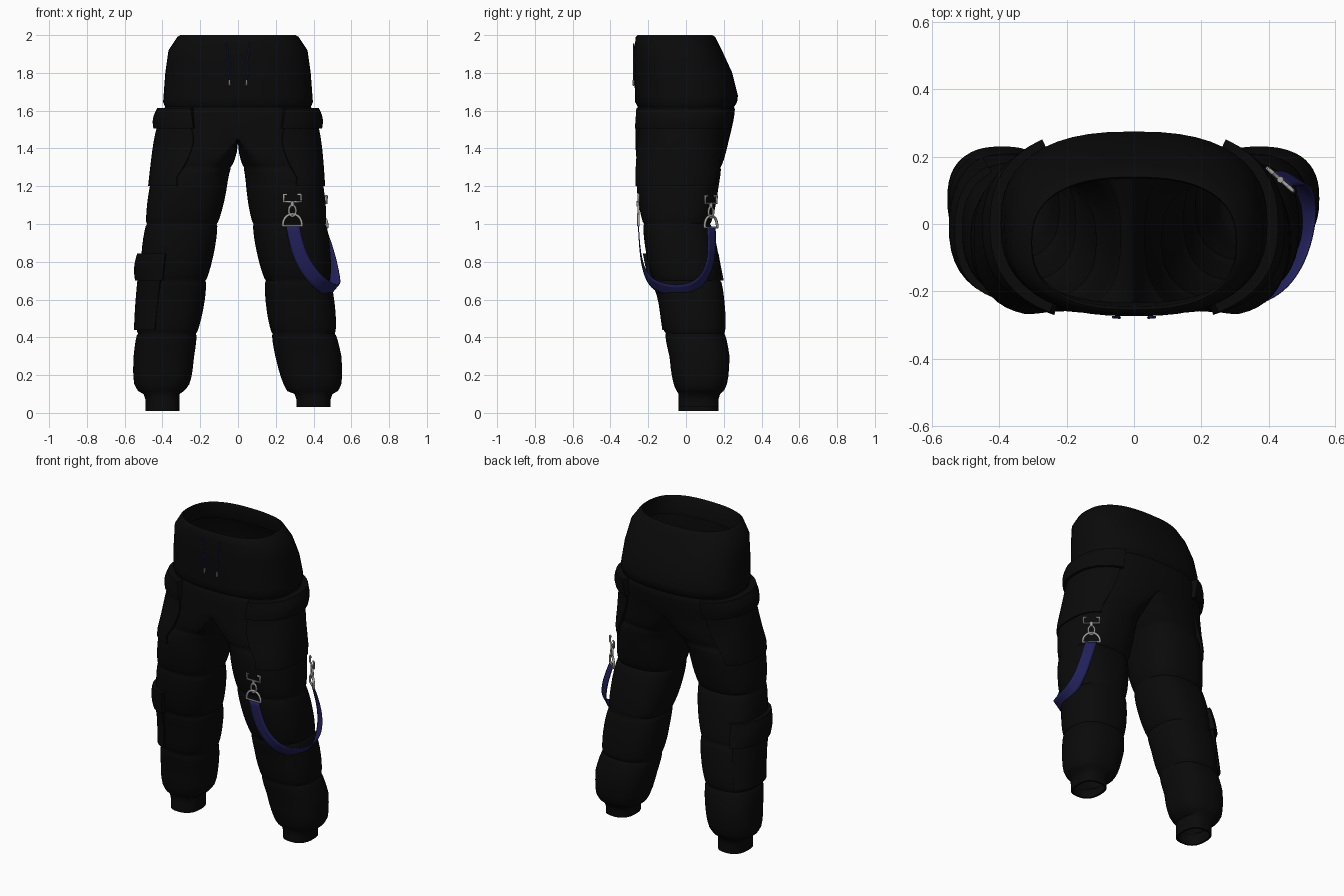
import bpy, bmesh, math
from mathutils import Vector

if "Cube" in bpy.data.objects:
    bpy.data.objects.remove(bpy.data.objects["Cube"])


def material(name, rgb):
    m = bpy.data.materials.new(name)
    m.diffuse_color = (*rgb, 1)
    m.use_nodes = True
    m.node_tree.nodes["Principled BSDF"].inputs["Base Color"].default_value = m.diffuse_color
    return m


BLACK = material("black_fabric", (0.003, 0.003, 0.003))
NAVY = material("navy_webbing", (0.016, 0.015, 0.105))
STEEL = material("steel", (0.38, 0.37, 0.36))

# Height, depth front, depth back
DEPTH = [(2.0, -.265, .15), (1.92, -.274, .19), (1.8, -.274, .245), (1.68, -.27, .275),
         (1.6, -.268, .265), (1.45, -.265, .225), (1.3, -.265, .195), (1.2, -.26, .17),
         (1.0, -.235, .14), (.8, -.2, .175), (.7, -.18, .195), (.6, -.145, .2),
         (.42, -.12, .215), (.3, -.085, .228), (.16, -.07, .222), (.115, -.06, .21),
         (.1, -.04, .18), (.07, -.04, .172), (0, -.04, .172)]
# Height, inner edge, outer edge of each leg
WIDTH = {1: [(2.0, 0, .315), (1.92, 0, .368), (1.8, 0, .385), (1.6, 0, .4), (1.45, 0, .425),
             (1.3, .03, .44), (1.2, .045, .45), (1.0, .07, .475), (.7, .135, .497),
             (.42, .17, .525), (.3, .2, .545), (.16, .235, .552), (.115, .25, .54),
             (.1, .3, .5), (.07, .31, .49), (0, .31, .49)],
         -1: [(2.0, 0, .315), (1.92, 0, .368), (1.8, 0, .385), (1.6, 0, .4), (1.45, 0, .43),
              (1.3, .04, .45), (1.2, .06, .465), (1.0, .1, .495), (.7, .16, .52),
              (.42, .21, .543), (.3, .235, .55), (.16, .25, .555), (.115, .275, .54),
              (.1, .31, .5), (.07, .31, .49), (0, .31, .49)]}
SEAMS = [1.62, 1.3, 1.0, .7, .42, .115]
CROTCH = 1.45
N = 48


def lookup(table, z):
    for a, b in zip(table, table[1:]):
        if z >= b[0]:
            t = min(1, (a[0] - z) / (a[0] - b[0]))
            return [p + (q - p) * t for p, q in zip(a[1:], b[1:])]
    return table[-1][1:]


def spow(v, e):
    return math.copysign(abs(v) ** e, v)


def puff(z):
    """Inward pinch of the quilted sections near each seam."""
    for a, b in zip(SEAMS, SEAMS[1:]):
        if a >= z >= b:
            return .016 * (1 - abs(math.sin(math.pi * (a - z) / (a - b))) ** .5) - .003
    return 0


def surface(side, deg, z, inset=0.0):
    """Point on the trousers: -90 is front, 0 is outer side, 90 is back."""
    xi, xo = lookup(WIDTH[side], z)
    yf, yb = lookup(DEPTH, z)
    a = math.radians(deg)
    c, s = spow(math.cos(a), .8), spow(math.sin(a), .8)
    if abs(math.cos(a)) < 1e-6:
        c = 0
    y = (yf + yb) / 2 + ((yb - yf) / 2 - inset) * s
    hip = max(0, c) * (xo - inset)
    leg = (xi + xo) / 2 + ((xo - xi) / 2 - inset) * c
    t = min(1, max(0, (CROTCH - z) / .2))
    return Vector((side * (hip + (leg - hip) * t), y, z))


def finish(name, bm, mat, angle=50):
    bmesh.ops.recalc_face_normals(bm, faces=bm.faces)
    me = bpy.data.meshes.new(name)
    bm.to_mesh(me)
    bm.free()
    me.materials.append(mat)
    ob = bpy.data.objects.new(name, me)
    bpy.context.collection.objects.link(ob)
    bpy.ops.object.select_all(action='DESELECT')
    ob.select_set(True)
    bpy.context.view_layer.objects.active = ob
    bpy.ops.object.shade_smooth_by_angle(angle=math.radians(angle))
    return ob


# Trousers: hips split into two quilted legs, with folded waist and cuffs
bm = bmesh.new()
for side in (1, -1):
    end = .03 if side == 1 else .01
    levels = [(1.88, .04), (1.985, .022), (2.0, .01), (1.99, 0), (1.955, 0), (1.92, 0),
              (1.86, 0), (1.8, 0), (1.74, 0), (1.68, 0), (1.645, 0)]
    for a, b in zip(SEAMS, SEAMS[1:]):
        zs = [a + (b - a) * u for u in (0, .04, .12, .25, .4, .6, .75, .88, .96)]
        if a > CROTCH > b:
            zs = sorted(zs + [CROTCH], reverse=True)
        levels += [(z, puff(z)) for z in zs]
    levels += [(.115, .012), (.1, 0), (.07, 0), (end, 0), (end, .012), (.08, .015)]
    rings = [[bm.verts.new(surface(side, -90 + 360 * i / N, z, d)) for i in range(N)]
             for z, d in levels]
    for k, (r, q) in enumerate(zip(rings, rings[1:])):
        count = N if levels[k][0] <= CROTCH + 1e-6 else N // 2
        for i in range(count):
            j = (i + 1) % N
            bm.faces.new((r[i], r[j], q[j], q[i]))
bmesh.ops.delete(bm, geom=[v for v in bm.verts if not v.link_faces], context='VERTS')
bmesh.ops.remove_doubles(bm, verts=bm.verts, dist=1e-4)
finish("trousers", bm, BLACK)


def pocket(name, side, top, bottom, a_top, a_bot, thick):
    """Padded patch that follows the leg surface."""
    bm = bmesh.new()
    nu, nv = 16, 8
    us = [0] + [i / nu for i in range(nu + 1)] + [1]
    vs = [0] + [i / nv for i in range(nv + 1)] + [1]
    grid = []
    for jv, v in enumerate(vs):
        z = top + (bottom - top) * v
        row = []
        for iu, u in enumerate(us):
            a0 = a_top[0] + (a_bot[0] - a_top[0]) * v
            a1 = a_top[1] + (a_bot[1] - a_top[1]) * v
            a = a0 + (a1 - a0) * u
            p = surface(side, a, z)
            du = surface(side, a + 2, z) - surface(side, a - 2, z)
            n = Vector((du.y, -du.x, 0)).normalized() * side
            edge = iu in (0, len(us) - 1) or jv in (0, len(vs) - 1)
            pad = math.sin(math.pi * u) * math.sin(math.pi * v)
            row.append(bm.verts.new(p + n * (-.015 if edge else thick * (.7 + .3 * pad))))
        grid.append(row)
    for r, q in zip(grid, grid[1:]):
        for i in range(len(us) - 1):
            bm.faces.new((r[i], r[i + 1], q[i + 1], q[i]))
    finish(name, bm, BLACK, 40)


for side, tag in ((1, "right"), (-1, "left")):
    pocket("thigh_pocket_" + tag, side, 1.56, 1.2, (-56, 52), (-78, 58), .016)
    pocket("thigh_flap_" + tag, side, 1.615, 1.505, (-58, 54), (-62, 56), .042)
pocket("knee_pocket_left", -1, .8, .44, (-72, 58), (-72, 58), .014)
pocket("knee_flap_left", -1, .845, .7, (-76, 62), (-76, 62), .036)


def tube(name, points, radius, mat, cyclic=False):
    cu = bpy.data.curves.new(name, 'CURVE')
    cu.dimensions = '3D'
    cu.bevel_depth = radius
    cu.bevel_resolution = 2
    cu.use_fill_caps = True
    sp = cu.splines.new('POLY')
    sp.points.add(len(points) - 1)
    for q, p in zip(sp.points, points):
        q.co = (*p, 1)
    sp.use_cyclic_u = cyclic
    cu.materials.append(mat)
    ob = bpy.data.objects.new(name, cu)
    bpy.context.collection.objects.link(ob)


# Metal clips: bracket, swivel stem, snap loop and D ring
def clip(tag, centre, along):
    def at(pts):
        return [centre + along * u + Vector((0, 0, w)) for u, w in pts]
    tube("bracket_" + tag, at([(-.046, .16), (-.046, .12), (.046, .12), (.046, .16)]), .006, STEEL)
    tube("bracket_ends_" + tag, at([(-.046, .158), (-.028, .158)]), .006, STEEL)
    tube("bracket_tips_" + tag, at([(.046, .158), (.028, .158)]), .006, STEEL)
    tube("stem_" + tag, at([(0, .125), (0, .095)]), .01, STEEL)
    loop = [(.019 * math.sin(k * math.pi / 6), .072 + .03 * math.cos(k * math.pi / 6))
            for k in range(12)]
    tube("snap_loop_" + tag, at(loop), .006, STEEL, True)
    arch = [(.05 * math.cos(k * math.pi / 10), .055 * math.sin(k * math.pi / 10))
            for k in range(11)]
    tube("d_ring_" + tag, at([(.05, -.008)] + arch + [(-.05, -.008)]), .007, STEEL, True)


clip("front", Vector((.288, -.252, .998)), Vector((1, 0, 0)))
clip("back", Vector((.435, .132, .99)), Vector((.75, -.66, 0)))

# Hanging strap: centre point and half width vector at each station
STRAP = [((.29, -.252, .99), (.036, 0, 0)), ((.315, -.245, .86), (.036, 0, .01)),
         ((.365, -.227, .76), (.034, 0, .018)), ((.43, -.19, .685), (.03, 0, .025)),
         ((.485, -.11, .65), (.026, 0, .03)), ((.512, -.02, .645), (.024, 0, .03)),
         ((.518, .06, .67), (.025, -.005, .028)), ((.505, .12, .75), (.026, -.015, .015)),
         ((.48, .14, .86), (.026, -.019, .008)), ((.437, .133, .985), (.026, -.022, 0))]
bm = bmesh.new()
pairs = [[bm.verts.new(Vector(c) + Vector(w) * k) for k in (-1, 1)] for c, w in STRAP]
for p, q in zip(pairs, pairs[1:]):
    bm.faces.new((p[0], p[1], q[1], q[0]))
strap = finish("leg_strap", bm, NAVY)
sub = strap.modifiers.new("round", 'SUBSURF')
sub.levels = sub.render_levels = 2
sub.boundary_smooth = 'PRESERVE_CORNERS'
sol = strap.modifiers.new("thickness", 'SOLIDIFY')
sol.thickness = .005
sol.offset = 0

# Waist drawstrings with metal tips
for side, tag in ((1, "right"), (-1, "left")):
    path = [(side * x, -.277, z) for x, z in
            ((.062, 1.955), (.054, 1.9), (.046, 1.85), (.05, 1.8), (.044, 1.76))]
    tube("drawstring_" + tag, path, .004, NAVY)
    tube("drawstring_tip_" + tag, [(side * .044, -.278, 1.762), (side * .045, -.278, 1.732)],
         .005, STEEL)
